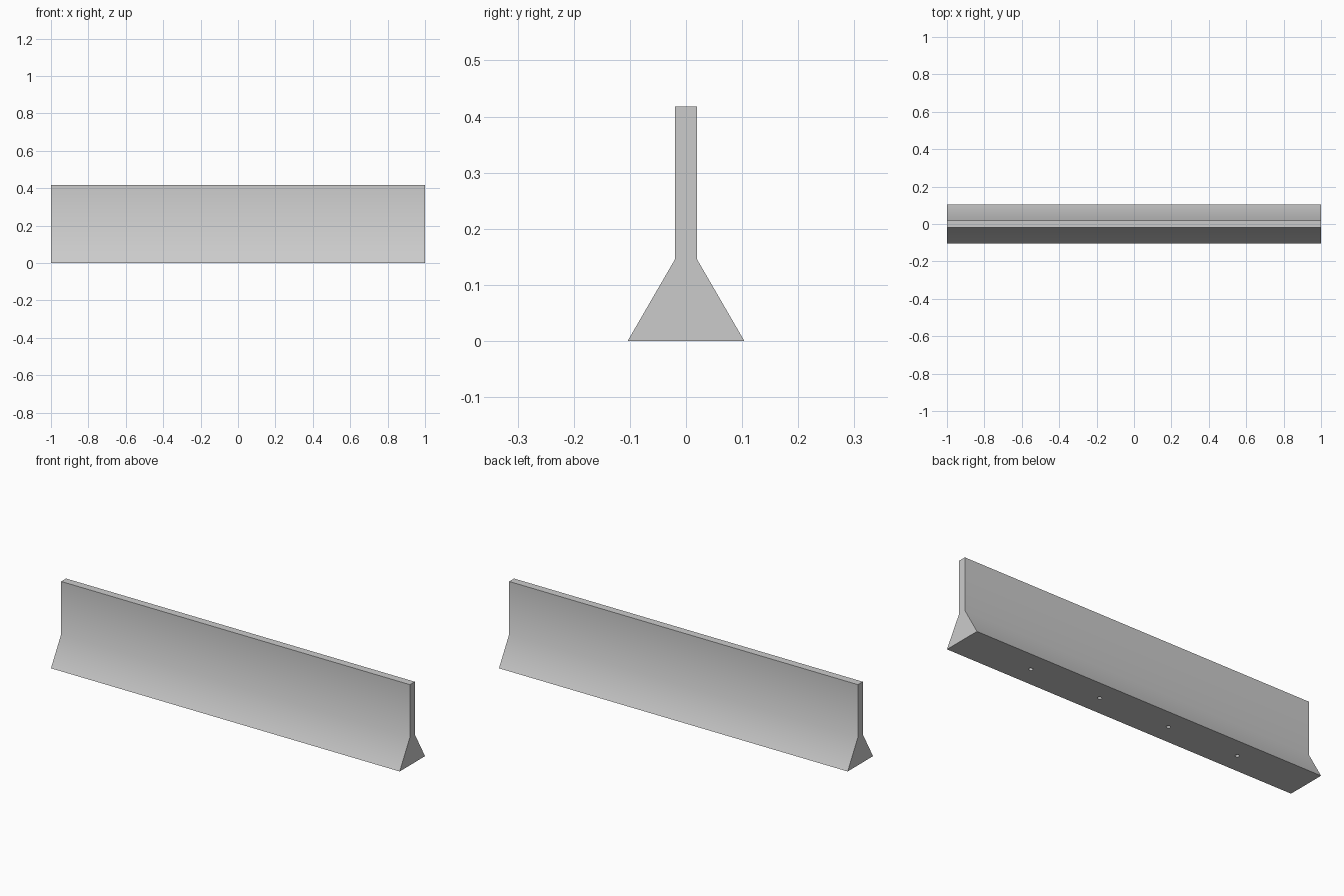
import bpy, bmesh, math

cube = bpy.data.objects.get("Cube")
if cube:
    bpy.data.objects.remove(cube, do_unlink=True)

LENGTH = 2.0
HOLE_XS = (-0.6, -0.2, 0.2, 0.6)
HOLE_RADIUS, HOLE_DEPTH = 0.01, 0.08

# Concrete colour
concrete = bpy.data.materials.new("concrete_grey")
concrete.use_nodes = True
grey = (0.6, 0.6, 0.6, 1)
concrete.diffuse_color = grey
concrete.node_tree.nodes["Principled BSDF"].inputs["Base Color"].default_value = grey


def add_object(name, bm):
    mesh = bpy.data.meshes.new(name)
    bmesh.ops.recalc_face_normals(bm, faces=bm.faces)
    bm.to_mesh(mesh)
    bm.free()
    mesh.materials.append(concrete)
    obj = bpy.data.objects.new(name, mesh)
    bpy.context.collection.objects.link(obj)
    return obj


# Barrier: mirrored half profile (y, z) swept along x
half = [(0.104, 0), (0.02, 0.145), (0.02, 0.418)]
profile = half + [(-y, z) for y, z in reversed(half)]
bm = bmesh.new()
end = bm.faces.new([bm.verts.new((-LENGTH / 2, y, z)) for y, z in profile])
swept = bmesh.ops.extrude_face_region(bm, geom=[end], use_keep_orig=True)
verts = [v for v in swept["geom"] if isinstance(v, bmesh.types.BMVert)]
bmesh.ops.translate(bm, verts=verts, vec=(LENGTH, 0, 0))
barrier = add_object("barrier", bm)

# Anchor holes in the underside
bm = bmesh.new()
for x in HOLE_XS:
    made = bmesh.ops.create_cone(bm, cap_ends=True, segments=16, radius1=HOLE_RADIUS,
                                 radius2=HOLE_RADIUS, depth=2 * HOLE_DEPTH)
    bmesh.ops.translate(bm, verts=made["verts"], vec=(x, 0, 0))
cutter = add_object("anchor_hole_cutter", bm)
cutter.hide_render = True

cut = barrier.modifiers.new("anchor_holes", "BOOLEAN")
cut.operation = "DIFFERENCE"
cut.solver = "EXACT"
cut.object = cutter
bpy.ops.object.select_all(action="DESELECT")
barrier.select_set(True)
bpy.context.view_layer.objects.active = barrier
bpy.ops.object.modifier_apply(modifier=cut.name)
bpy.data.objects.remove(cutter, do_unlink=True)

# Soft crease between wall and sloped foot, sharp elsewhere
bpy.ops.object.shade_smooth_by_angle(angle=math.radians(35))
